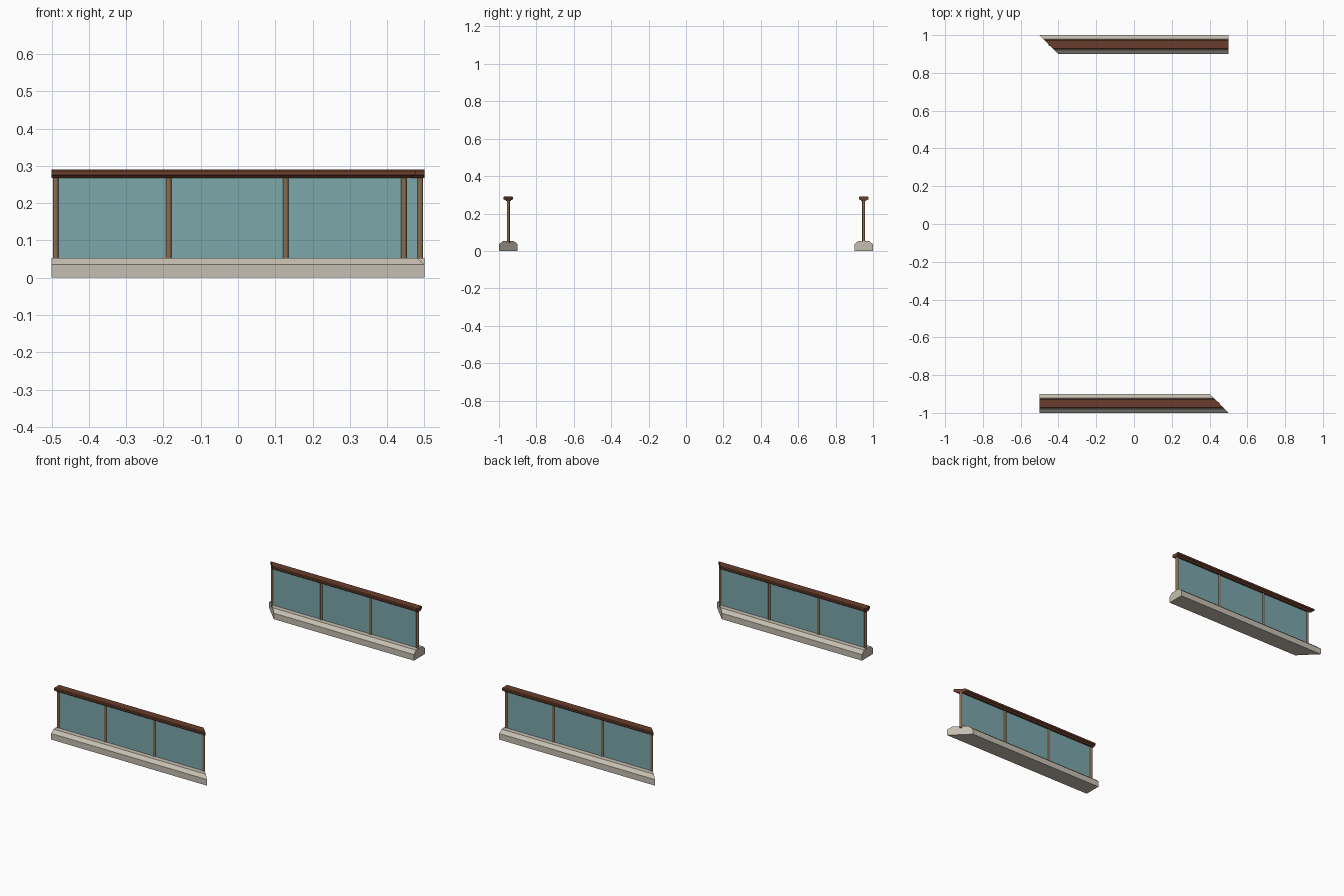
import bpy, bmesh, math
from mathutils import Matrix

if "Cube" in bpy.data.objects:
    bpy.data.objects.remove(bpy.data.objects["Cube"])


def material(name, rgb):
    m = bpy.data.materials.new(name)
    m.diffuse_color = (*rgb, 1)
    m.use_nodes = True
    m.node_tree.nodes["Principled BSDF"].inputs["Base Color"].default_value = m.diffuse_color
    return m


STONE = material("pale stone", (0.56, 0.52, 0.44))
GLASS = material("teal glass", (0.20, 0.39, 0.41))
BRONZE = material("bronze", (0.26, 0.15, 0.075))
WOOD = material("dark wood", (0.14, 0.047, 0.025))
LINE_Y = -0.95                      # centre line of the front railing


def finish(bm, name, mat, turn):
    """Place the part, turned half way round for the back railing."""
    bmesh.ops.recalc_face_normals(bm, faces=bm.faces)
    bm.transform(Matrix.Rotation(turn, 4, 'Z') @ Matrix.Translation((0, LINE_Y, 0)))
    me = bpy.data.meshes.new(name)
    bm.to_mesh(me)
    bm.free()
    me.materials.append(mat)
    ob = bpy.data.objects.new(name, me)
    bpy.context.collection.objects.link(ob)
    return ob


def mitred_bar(name, half, mat, turn):
    """Sweep a symmetric (y, z) profile along x, with a 45 degree mitre at +x."""
    profile = half + [(-y, z) for y, z in reversed(half)]
    bm = bmesh.new()
    a = [bm.verts.new((-0.5, y, z)) for y, z in profile]
    b = [bm.verts.new((0.45 - y, y, z)) for y, z in profile]
    bm.faces.new(a)
    bm.faces.new(b)
    n = len(profile)
    for i in range(n):
        j = (i + 1) % n
        bm.faces.new((a[i], a[j], b[j], b[i]))
    finish(bm, name, mat, turn)


def post(name, x, turn):
    bm = bmesh.new()
    z0, z1 = 0.043, 0.27
    bmesh.ops.create_cone(bm, cap_ends=True, segments=16, radius1=0.0077, radius2=0.0077,
                          depth=z1 - z0, matrix=Matrix.Translation((x, 0, (z0 + z1) / 2)))
    for f in bm.faces:
        f.smooth = len(f.verts) == 4
    for e in bm.edges:
        e.smooth = all(len(f.verts) == 4 for f in e.link_faces)
    finish(bm, name, BRONZE, turn)


def pane(name, x0, x1, turn):
    bm = bmesh.new()
    z0, z1 = 0.05, 0.27
    bmesh.ops.create_cube(bm, size=1)
    bm.transform(Matrix.Translation(((x0 + x1) / 2, 0, (z0 + z1) / 2))
                 @ Matrix.Diagonal((x1 - x0, 0.004, z1 - z0, 1)))
    finish(bm, name, GLASS, turn)


BASE = [(0.05, 0), (0.05, 0.035), (0.03, 0.053)]
RAIL = [(0.012, 0.267), (0.016, 0.272), (0.026, 0.276), (0.026, 0.286), (0.022, 0.29)]
POSTS = [-0.489, -0.186, 0.128, 0.445]

for side, turn in (("front", 0), ("back", math.pi)):
    mitred_bar(side + "_base", BASE, STONE, turn)
    mitred_bar(side + "_handrail", RAIL, WOOD, turn)
    for i, x in enumerate(POSTS):
        post(f"{side}_post_{i + 1}", x, turn)
    for i, (x0, x1) in enumerate(zip(POSTS, POSTS[1:])):
        pane(f"{side}_glass_{i + 1}", x0, x1, turn)
